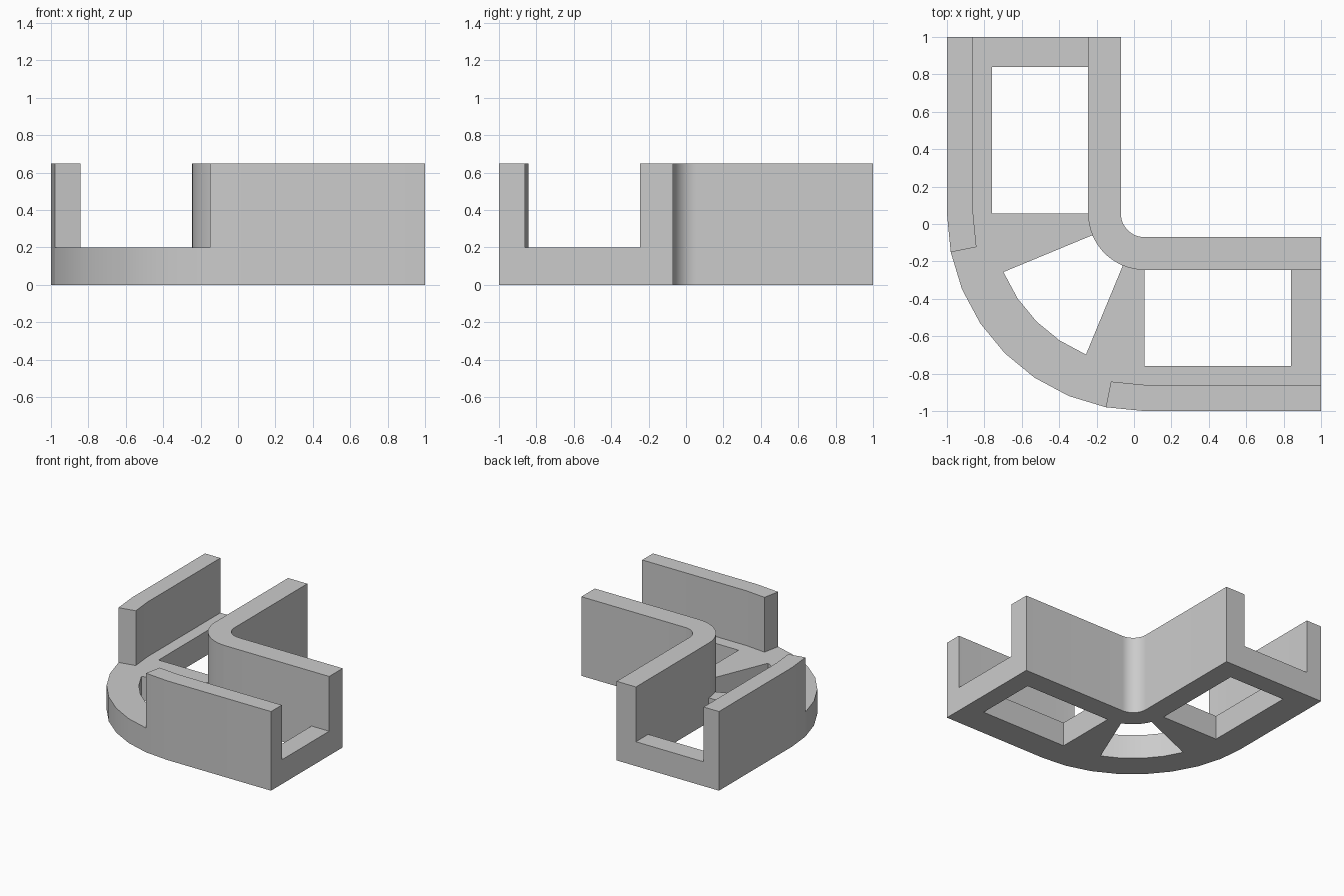
import bpy, bmesh, math

cube = bpy.data.objects.get("Cube")
if cube:
    bpy.data.objects.remove(cube, do_unlink=True)

C = 0.055                       # centre of every bend, in x and y
R_IN, R_WALL = 0.125, 0.3       # inner wall radii
R_HOLE, R_GUARD, R_OUT = 0.815, 0.915, 1.055
FLOOR, TOP = 0.2, 0.65

grey = bpy.data.materials.new("light grey")
grey.use_nodes = True
grey.diffuse_color = (0.6, 0.6, 0.6, 1)
grey.node_tree.nodes["Principled BSDF"].inputs["Base Color"].default_value = (0.6, 0.6, 0.6, 1)


def arc(r, start, end, steps):
    """Points on a bend, angles in degrees."""
    angles = [math.radians(start + (end - start) * i / steps) for i in range(steps + 1)]
    return [(C + r * math.cos(a), C + r * math.sin(a)) for a in angles]


def swap(points):
    """Mirror across the diagonal between the two arms."""
    return [(y, x) for x, y in points]


def prism(name, outline, height):
    bm = bmesh.new()
    face = bm.faces.new([bm.verts.new((x, y, 0)) for x, y in outline])
    top = bmesh.ops.extrude_face_region(bm, geom=[face])["geom"]
    bmesh.ops.translate(bm, vec=(0, 0, height),
                        verts=[v for v in top if isinstance(v, bmesh.types.BMVert)])
    bmesh.ops.recalc_face_normals(bm, faces=bm.faces[:])
    mesh = bpy.data.meshes.new(name)
    bm.to_mesh(mesh)
    bm.free()
    mesh.materials.append(grey)
    obj = bpy.data.objects.new(name, mesh)
    bpy.context.collection.objects.link(obj)
    bpy.ops.object.select_all(action='DESELECT')
    obj.select_set(True)
    bpy.context.view_layer.objects.active = obj
    bpy.ops.object.shade_smooth_by_angle(angle=math.radians(30))


# Tall inner wall around the corner
inner = ([(C - R_WALL, 1)] + arc(R_WALL, 180, 270, 16) + [(1, C - R_WALL)]
         + [(1, C - R_IN)] + arc(R_IN, 270, 180, 16) + [(C - R_IN, 1)])
prism("inner_wall", inner, TOP)

# Two outer walls, each ending one step into the bend
side = [(C - R_OUT, 1)] + arc(R_OUT, 180, 191.25, 1) + arc(R_GUARD, 191.25, 180, 1) + [(C - R_GUARD, 1)]
prism("left_arm_outer_wall".replace("left", "back"), side, TOP)
prism("side_arm_outer_wall", swap(side), TOP)

# Low floor with a rectangular opening in each arm and a wedge opening in the bend
arm = [(C - R_GUARD, 1), (C - R_WALL, 1), (C - R_WALL, 0.84), (C - R_HOLE, 0.84), (C - R_HOLE, C)]
floor = (arm + arc(R_WALL, 180, 202.5, 4) + arc(R_HOLE, 202.5, 247.5, 4)
         + arc(R_WALL, 247.5, 270, 4) + swap(arm)[::-1]
         + arc(R_GUARD, 270, 258.75, 1) + arc(R_OUT, 258.75, 191.25, 6)
         + arc(R_GUARD, 191.25, 180, 1))
prism("floor", floor, FLOOR)
